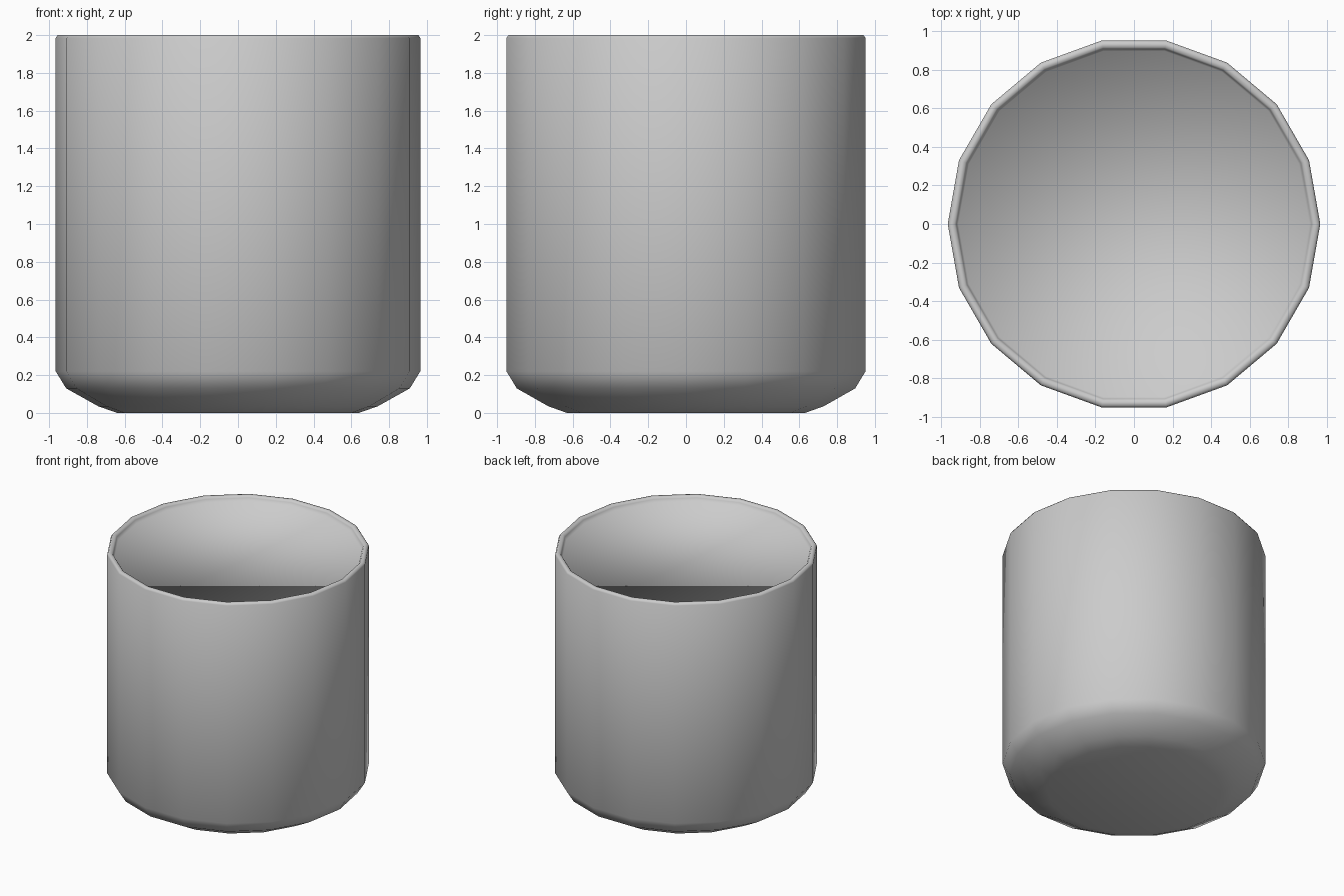
import bpy, bmesh
from math import cos, sin, pi

if "Cube" in bpy.data.objects:
    bpy.data.objects.remove(bpy.data.objects["Cube"])

SIDES = 18


def lathe(name, profile):
    """Revolve (radius, z) points around z and cap both ends."""
    bm = bmesh.new()
    rings = [[bm.verts.new((r * cos(2 * pi * i / SIDES), r * sin(2 * pi * i / SIDES), z))
              for i in range(SIDES)] for r, z in profile]
    for a, b in zip(rings, rings[1:]):
        for i in range(SIDES):
            j = (i + 1) % SIDES
            bm.faces.new((a[i], a[j], b[j], b[i]))
    bm.faces.new(rings[0][::-1])
    bm.faces.new(rings[-1])
    for f in bm.faces:
        f.smooth = True
    mesh = bpy.data.meshes.new(name)
    bm.to_mesh(mesh)
    bm.free()
    obj = bpy.data.objects.new(name, mesh)
    bpy.context.collection.objects.link(obj)
    return obj


# Filled cup: rounded foot, straight wall, thin softened rim, shallow recessed top
lathe("filled_cup", [
    (0.64, 0.0), (0.74, 0.035), (0.91, 0.13), (0.965, 0.22),
    (0.965, 1.985), (0.955, 2.0),
    (0.93, 2.0), (0.92, 1.985), (0.91, 1.96),
])
